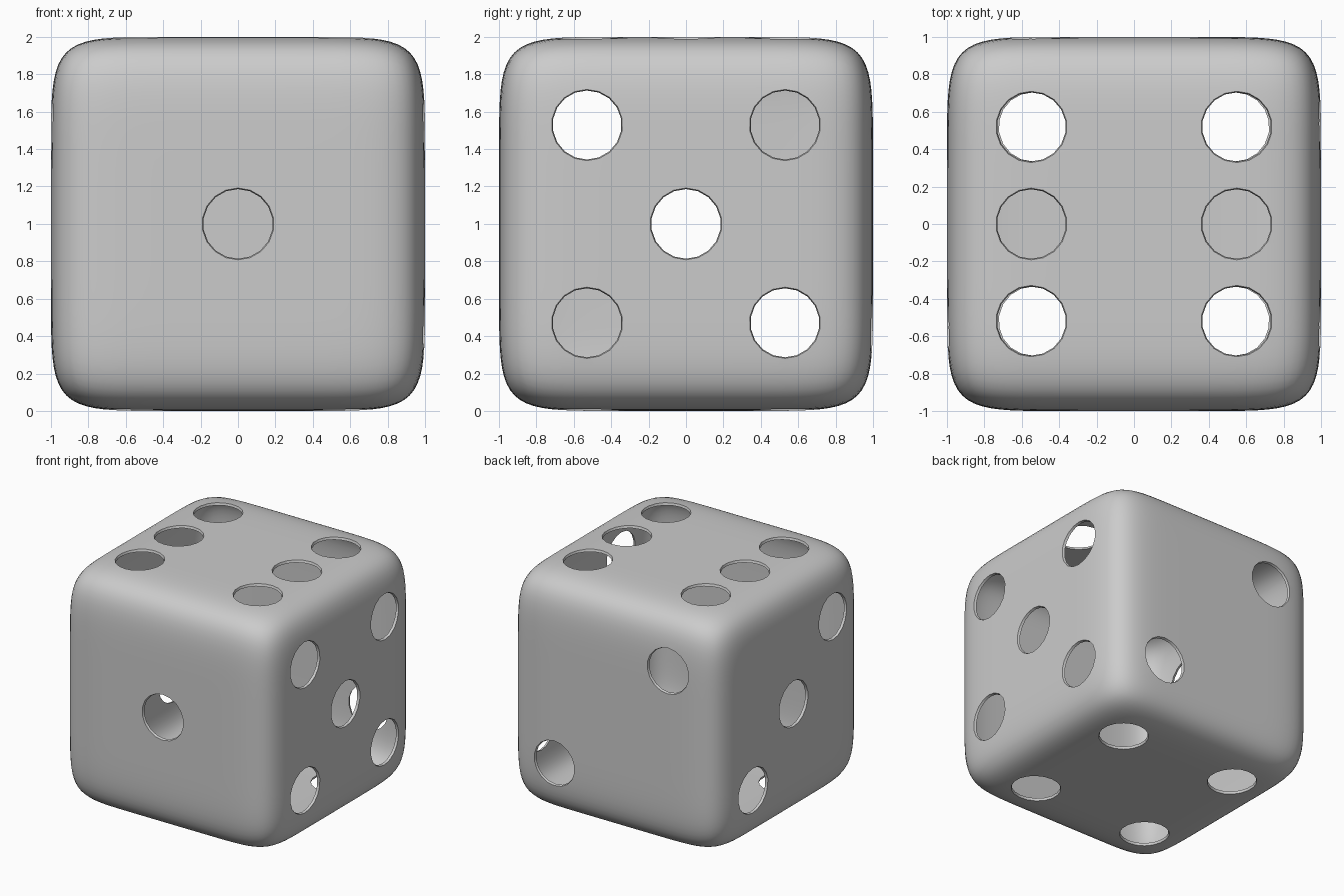
import bpy, bmesh
from mathutils import Vector, Matrix

if "Cube" in bpy.data.objects:
    bpy.data.objects.remove(bpy.data.objects["Cube"])

POWER = 8        # squareness of the rounded cube
WALL = 0.02      # shell thickness
P = 0.53         # pip offset from the face centre


def new_object(name, bm):
    mesh = bpy.data.meshes.new(name)
    bm.to_mesh(mesh)
    bm.free()
    obj = bpy.data.objects.new(name, mesh)
    bpy.context.collection.objects.link(obj)
    return obj


# Hollow body: a subdivided cube pushed onto a superellipsoid
bm = bmesh.new()
bmesh.ops.create_cube(bm, size=2)
bmesh.ops.subdivide_edges(bm, edges=bm.edges[:], cuts=35, use_grid_fill=True)
for v in bm.verts:
    v.co /= sum(abs(c) ** POWER for c in v.co) ** (1 / POWER)
bmesh.ops.recalc_face_normals(bm, faces=bm.faces[:])
die = new_object("dice_shell", bm)

# Pip layouts, as (first, second) offsets on each face
pips = {
    "front": [(0, 0)],
    "back": [(-P, P), (P, -P)],
    "left": [(-P, P), (0, 0), (P, -P)],
    "right": [(-P, P), (P, P), (0, 0), (-P, -P), (P, -P)],
    "top": [(x, y) for x in (-0.55, 0.55) for y in (-0.52, 0, 0.52)],
    "bottom": [(x, y) for x in (-0.54, 0.54) for y in (-0.52, 0.52)],
}
# Outward direction, then the axes of the two offsets
X, Y, Z = Vector((1, 0, 0)), Vector((0, 1, 0)), Vector((0, 0, 1))
frames = {
    "front": (-Y, X, Z), "back": (Y, X, Z),
    "left": (-X, Y, Z), "right": (X, Y, Z),
    "top": (Z, X, Y), "bottom": (-Z, X, Y),
}

# Slightly tapered plugs that open the round pip holes
bm = bmesh.new()
for face, spots in pips.items():
    out, u, w = frames[face]
    turn = out.to_track_quat('Z', 'Y').to_matrix().to_4x4()
    for a, b in spots:
        place = Matrix.Translation(out + u * a + w * b) @ turn
        bmesh.ops.create_cone(bm, cap_ends=True, segments=18, radius1=0.162,
                              radius2=0.222, depth=0.2, matrix=place)
bmesh.ops.recalc_face_normals(bm, faces=bm.faces[:])
cutter = new_object("pip_cutter", bm)
cutter.hide_render = True

# Give the shell its wall, then cut the pips
bpy.context.view_layer.objects.active = die
die.select_set(True)
solid = die.modifiers.new("wall", 'SOLIDIFY')
solid.thickness = WALL
solid.offset = -1
cut = die.modifiers.new("pips", 'BOOLEAN')
cut.operation = 'DIFFERENCE'
cut.solver = 'EXACT'
cut.object = cutter
for name in ("wall", "pips"):
    bpy.ops.object.modifier_apply(modifier=name)
bpy.data.objects.remove(cutter)

# Plain grey finish
grey = bpy.data.materials.new("light_grey")
grey.use_nodes = True
colour = (0.6, 0.6, 0.6, 1)
grey.diffuse_color = colour
grey.node_tree.nodes["Principled BSDF"].inputs["Base Color"].default_value = colour
die.data.materials.clear()
die.data.materials.append(grey)

die.data.transform(Matrix.Translation(Z))
bpy.ops.object.select_all(action='DESELECT')
die.select_set(True)
bpy.ops.object.shade_smooth_by_angle(angle=0.6)
